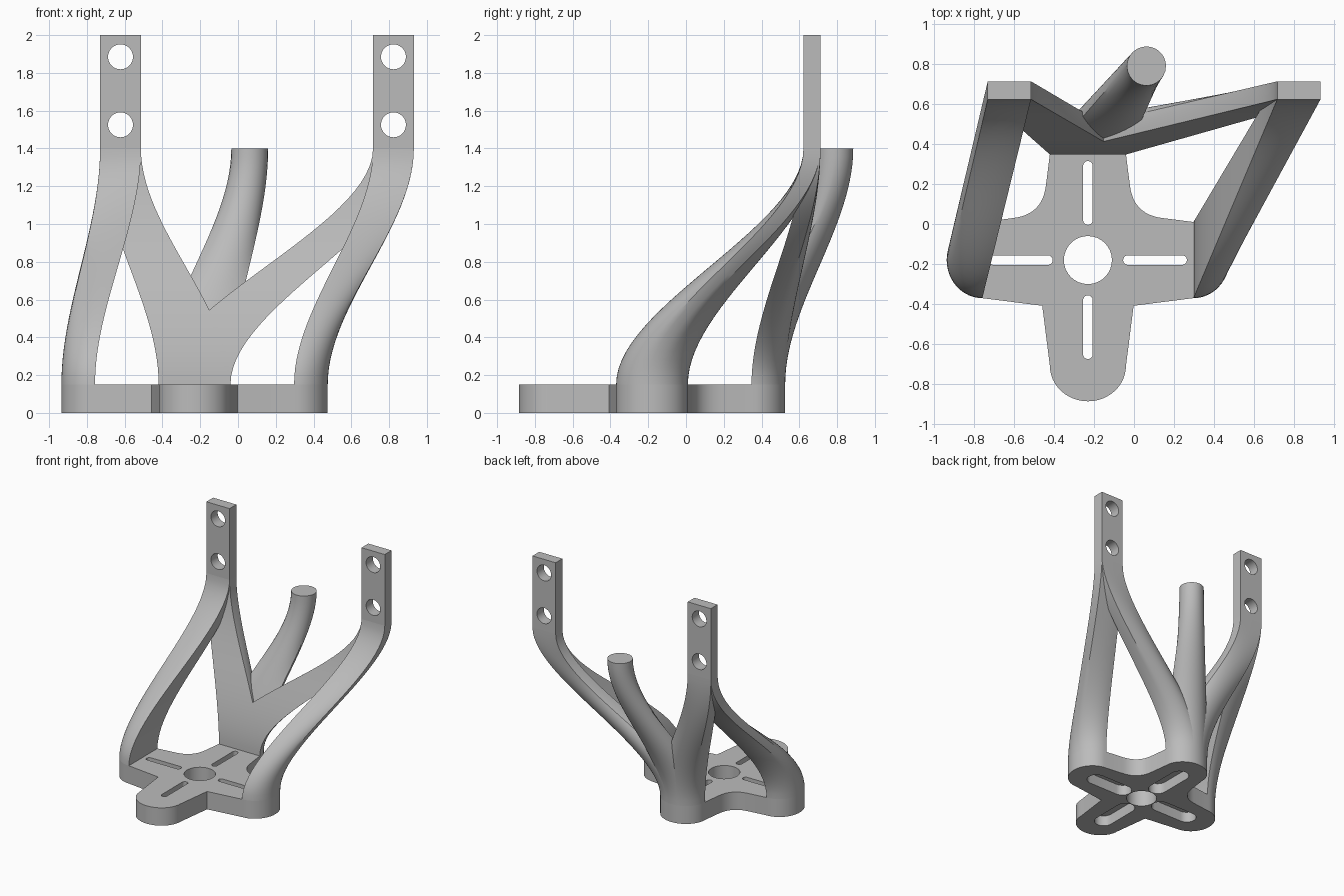
import bpy, bmesh
from math import sin, cos, pi, radians
from mathutils import Matrix, Vector

cube = bpy.data.objects.get("Cube")
if cube:
    bpy.data.objects.remove(cube, do_unlink=True)

grey = bpy.data.materials.new("plain grey")
grey.use_nodes = True
grey.diffuse_color = (0.5, 0.5, 0.5, 1)
grey.node_tree.nodes["Principled BSDF"].inputs["Base Color"].default_value = (0.5, 0.5, 0.5, 1)

HUB = Vector((-0.23, -0.18))        # centre of the cross-shaped base
BASE_TOP, LEG_TOP, TOP = 0.15, 1.4, 2.0
CHORD, HALF, TIP = 0.527, 0.19, 0.178   # arm end: chord distance, half width, bulge
ARC = 24
FLAT = 12
RINGS = 28


def finish(name, bm):
    bmesh.ops.recalc_face_normals(bm, faces=bm.faces)
    mesh = bpy.data.meshes.new(name)
    bm.to_mesh(mesh)
    bm.free()
    mesh.materials.append(grey)
    obj = bpy.data.objects.new(name, mesh)
    bpy.context.collection.objects.link(obj)
    return obj


def turn(points, angle, origin):
    rot = Matrix.Rotation(angle, 2)
    return [rot @ Vector(p) + origin for p in points]


def skin(name, rings):
    """Closed tube through rings of equal length, with end caps."""
    bm = bmesh.new()
    rows = [[bm.verts.new(p) for p in ring] for ring in rings]
    n = len(rows[0])
    for low, high in zip(rows, rows[1:]):
        for i in range(n):
            j = (i + 1) % n
            bm.faces.new((low[i], low[j], high[j], high[i]))
    bm.faces.new(rows[0])
    bm.faces.new(rows[-1])
    bmesh.ops.remove_doubles(bm, verts=bm.verts, dist=1e-5)
    return finish(name, bm)


def prism(name, outline, z0, z1):
    return skin(name, [[(p[0], p[1], z) for p in outline] for z in (z0, z1)])


def stadium(u0, u1, r, n=16):
    right = [(u1 + r * cos(a), r * sin(a)) for a in (pi * i / n - pi / 2 for i in range(n + 1))]
    left = [(u0 - r * cos(a), -r * sin(a)) for a in (pi * i / n - pi / 2 for i in range(n + 1))]
    return right + left


def cut(target, outline, z0, z1):
    cutter = prism("cutter", outline, z0, z1)
    mod = target.modifiers.new("cut", 'BOOLEAN')
    mod.operation, mod.solver, mod.object = 'DIFFERENCE', 'EXACT', cutter
    bpy.context.view_layer.objects.active = target
    bpy.ops.object.modifier_apply(modifier=mod.name)
    bpy.data.objects.remove(cutter, do_unlink=True)


def arm_arc():
    """Rounded arm end, counter-clockwise, in arm coordinates."""
    return [(CHORD + TIP * cos(a), HALF * sin(a))
            for a in (pi * i / ARC - pi / 2 for i in range(ARC + 1))]


def line(a, b, n):
    a, b = Vector(a), Vector(b)
    return [a.lerp(b, i / n) for i in range(n)]


def d_section():
    """Flat inner side first, then the round outer side."""
    return line((CHORD, -HALF), (CHORD, HALF), FLAT) + arm_arc()[:0:-1]


def box_section(hu, hv):
    side = round(ARC * hu / (2 * hu + hv))
    return (line((-hu, -hv), (-hu, hv), FLAT) + line((-hu, hv), (hu, hv), side)
            + line((hu, hv), (hu, -hv), ARC - 2 * side) + line((hu, -hv), (-hu, -hv), side))


def round_section(r):
    front = [pi * 1.5 - pi * i / FLAT for i in range(FLAT)]
    back = [pi / 2 - pi * i / ARC for i in range(ARC)]
    return [(r * cos(a), r * sin(a)) for a in front + back]


def leg(name, angle, section, centre):
    """Strut easing from an arm end to a section at the leg top."""
    low = turn(d_section(), angle, HUB)
    high = turn(section, angle, Vector(centre))
    rings = []
    for k in range(RINGS + 1):
        t = k / RINGS
        s = t * t * (3 - 2 * t)
        z = BASE_TOP + t * (LEG_TOP - BASE_TOP)
        rings.append([a.lerp(b, s).to_3d() + Vector((0, 0, z)) for a, b in zip(low, high)])
    return skin(name, rings)


# Cross-shaped base: fillets beside the back arm, sharp corners at the front
outline = []
for q in range(4):
    part = arm_arc()
    corner = Vector((0.228, 0.228))
    if q < 2:
        p, r = Vector((0.37, 0.21)), Vector((0.21, 0.37))
        for i in range(13):
            t = i / 12
            part.append(p * (1 - t) ** 2 + corner * 2 * t * (1 - t) + r * t * t)
    else:
        part.append(corner)
    outline += turn(part, q * pi / 2, HUB)
base = prism("base", outline, 0, BASE_TOP)

# Centre hole, and slots widened from below
cut(base, turn(stadium(0, 0, 0.12), 0, HUB), -0.1, 0.3)
for q in range(4):
    cut(base, turn(stadium(0.2, 0.47, 0.075), q * pi / 2, HUB), -0.1, 0.09)
    cut(base, turn(stadium(0.2, 0.47, 0.024), q * pi / 2, HUB), -0.1, 0.3)

# Upright mounting tabs with two holes each
TAB_Y, HX, HY = 0.667, 0.108, 0.045
tabs = {"right": -0.622, "left": 0.823}
for side, x in tabs.items():
    rect = [(x - HX, LEG_TOP), (x + HX, LEG_TOP), (x + HX, TOP), (x - HX, TOP)]
    tab = prism(side + "_tab", rect, -TAB_Y - HY, -TAB_Y + HY)
    for z in (1.525, 1.885):
        cut(tab, turn(stadium(0, 0, 0.066), 0, Vector((x, z))), -1, 0)
    tab.data.transform(Matrix.Rotation(pi / 2, 4, 'X'))

# Side legs, the two back branches and the round post
leg("left_leg", 0, box_section(HX, HY), (tabs["left"], TAB_Y))
leg("right_leg", pi, box_section(HX, HY), (tabs["right"], TAB_Y))
for side, x in tabs.items():
    leg(side + "_back_branch", pi / 2, box_section(HY, HX), (x, TAB_Y))
leg("round_post", pi / 2, round_section(0.0975), (0.062, 0.788))

# Smooth shading with sharp edges kept
for obj in bpy.context.collection.objects:
    if obj.type == 'MESH' and obj.data.materials and obj.data.materials[0] == grey:
        bpy.ops.object.select_all(action='DESELECT')
        obj.select_set(True)
        bpy.context.view_layer.objects.active = obj
        bpy.ops.object.shade_smooth_by_angle(angle=radians(30))
